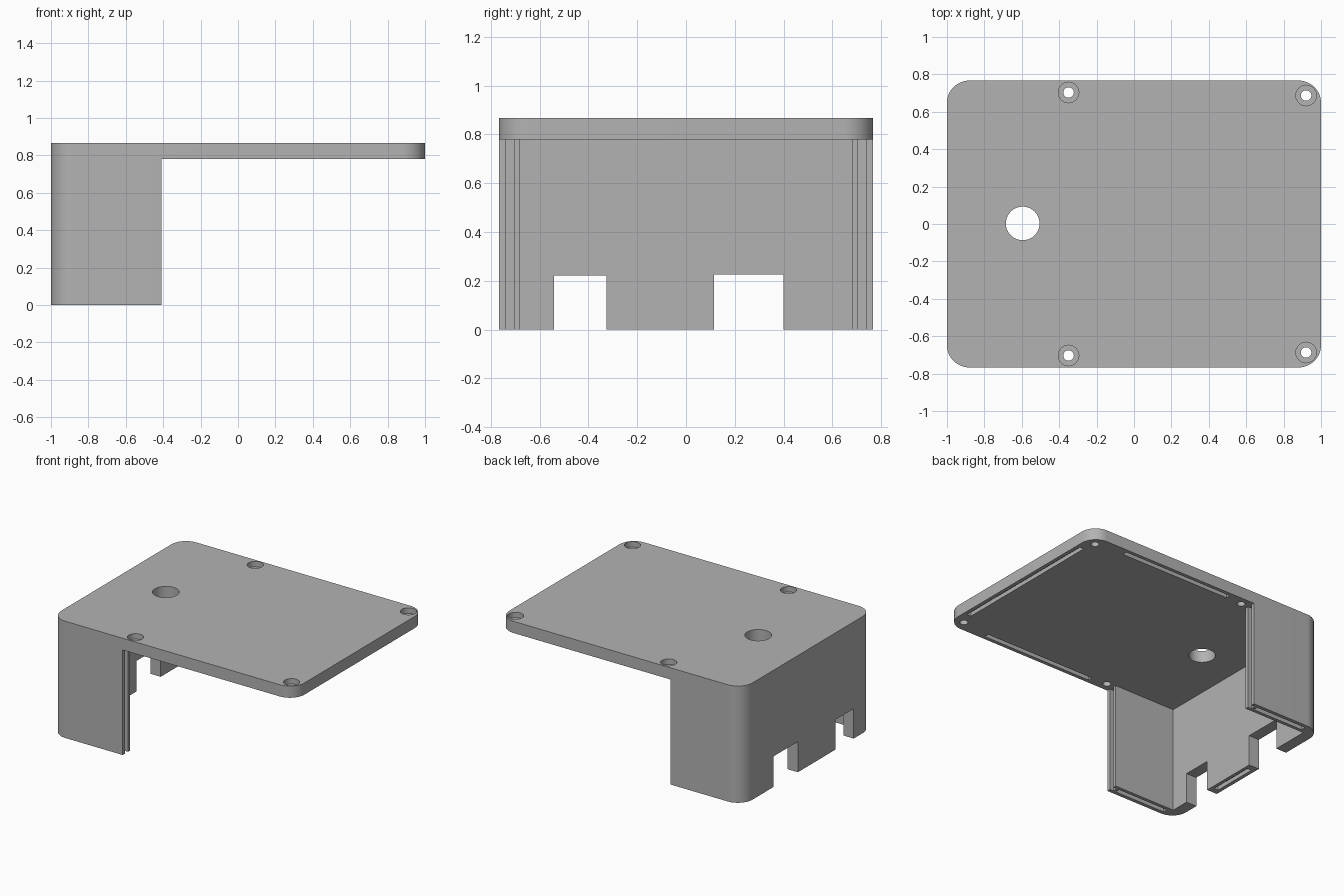
import bpy
import bmesh
from mathutils import Vector

if "Cube" in bpy.data.objects:
    bpy.data.objects.remove(bpy.data.objects["Cube"], do_unlink=True)

HX, HY, TOP, LID = 1.0, 0.767, 0.867, 0.78     # half sizes, top and lid underside
WALL_END, INNER_X, INNER_Y = -0.41, -0.915, 0.68
SLOT_IN, SLOT_OUT, DEPTH = 0.062, 0.027, 0.03  # slot distances from the outer edge

grey = bpy.data.materials.new("plain grey")
grey.use_nodes = True
grey.diffuse_color = (0.45, 0.45, 0.45, 1)
grey.node_tree.nodes["Principled BSDF"].inputs["Base Color"].default_value = grey.diffuse_color


def new_object(name, bm):
    mesh = bpy.data.meshes.new(name)
    bm.to_mesh(mesh)
    bm.free()
    mesh.materials.append(grey)
    obj = bpy.data.objects.new(name, mesh)
    bpy.context.collection.objects.link(obj)
    return obj


def box(bm, x0, x1, y0, y1, z0, z1):
    low, high = Vector((x0, y0, z0)), Vector((x1, y1, z1))
    verts = bmesh.ops.create_cube(bm, size=1)["verts"]
    for v in verts:
        v.co = (low + high) / 2 + v.co * (high - low)


def cylinder(bm, x, y, radius, z0, z1, sides=40):
    verts = bmesh.ops.create_cone(bm, cap_ends=True, segments=sides,
                                  radius1=radius, radius2=radius, depth=z1 - z0)["verts"]
    bmesh.ops.translate(bm, verts=verts, vec=(x, y, (z0 + z1) / 2))


# Solid block with rounded upright corners
bm = bmesh.new()
box(bm, -HX, HX, -HY, HY, 0, TOP)
upright = [e for e in bm.edges if abs(e.verts[0].co.z - e.verts[1].co.z) > 0.1]
bmesh.ops.bevel(bm, geom=upright, offset=0.12, segments=12, profile=0.5, affect='EDGES')
cover = new_object("cover", bm)

cutters = []


def cut(shape, *args):
    bm = bmesh.new()
    shape(bm, *args)
    cutter = new_object("cutter", bm)
    cutter.hide_render = True
    cutters.append(cutter)
    mod = cover.modifiers.new("cut", 'BOOLEAN')
    mod.operation, mod.solver, mod.object = 'DIFFERENCE', 'EXACT', cutter


# Open space under the lid, leaving three walls at one end
cut(box, WALL_END, 1.2, -1, 1, -0.1, LID)
cut(box, INNER_X, 0, -INNER_Y, INNER_Y, -0.1, LID)

# Port notches in the end wall
cut(box, -1.2, -0.8, -0.54, -0.325, -0.1, 0.222)
cut(box, -1.2, -0.8, 0.115, 0.40, -0.1, 0.227)

# Cable hole and counterbored screw holes
cut(cylinder, -0.595, 0.003, 0.09, 0.7, 1)
for x, y in ((-0.35, 0.703), (0.92, 0.687)):
    for side in (-1, 1):
        cut(cylinder, x, side * y, 0.028, 0.7, 1)
        cut(cylinder, x, side * y, 0.055, TOP - 0.04, 1)

# Seating slots under the lid and walls, and grooves in the wall ends
for side in (-1, 1):
    y0, y1 = sorted((side * (HY - SLOT_IN), side * (HY - SLOT_OUT)))
    cut(box, -0.22, 0.69, y0, y1, LID - 0.1, LID + DEPTH)
    cut(box, -0.88, -0.46, y0, y1, -0.1, DEPTH)
    cut(box, WALL_END - DEPTH, 0, y0, y1, -0.1, LID)
cut(box, HX - SLOT_IN, HX - SLOT_OUT, -0.59, 0.59, LID - 0.1, LID + DEPTH)
cut(box, SLOT_OUT - HX, SLOT_IN - HX, -0.28, 0.07, -0.1, DEPTH)

# Bake the cuts and discard the helpers
depsgraph = bpy.context.evaluated_depsgraph_get()
depsgraph.update()
result = bpy.data.meshes.new_from_object(cover.evaluated_get(depsgraph))
cover.modifiers.clear()
cover.data = result
cover.data.materials.clear()
cover.data.materials.append(grey)
for polygon in cover.data.polygons:
    polygon.material_index = 0
for cutter in cutters:
    bpy.data.objects.remove(cutter, do_unlink=True)

# Smooth curved walls, sharp edges elsewhere
bpy.ops.object.select_all(action='DESELECT')
cover.select_set(True)
bpy.context.view_layer.objects.active = cover
bpy.ops.object.shade_smooth_by_angle(angle=0.5)
